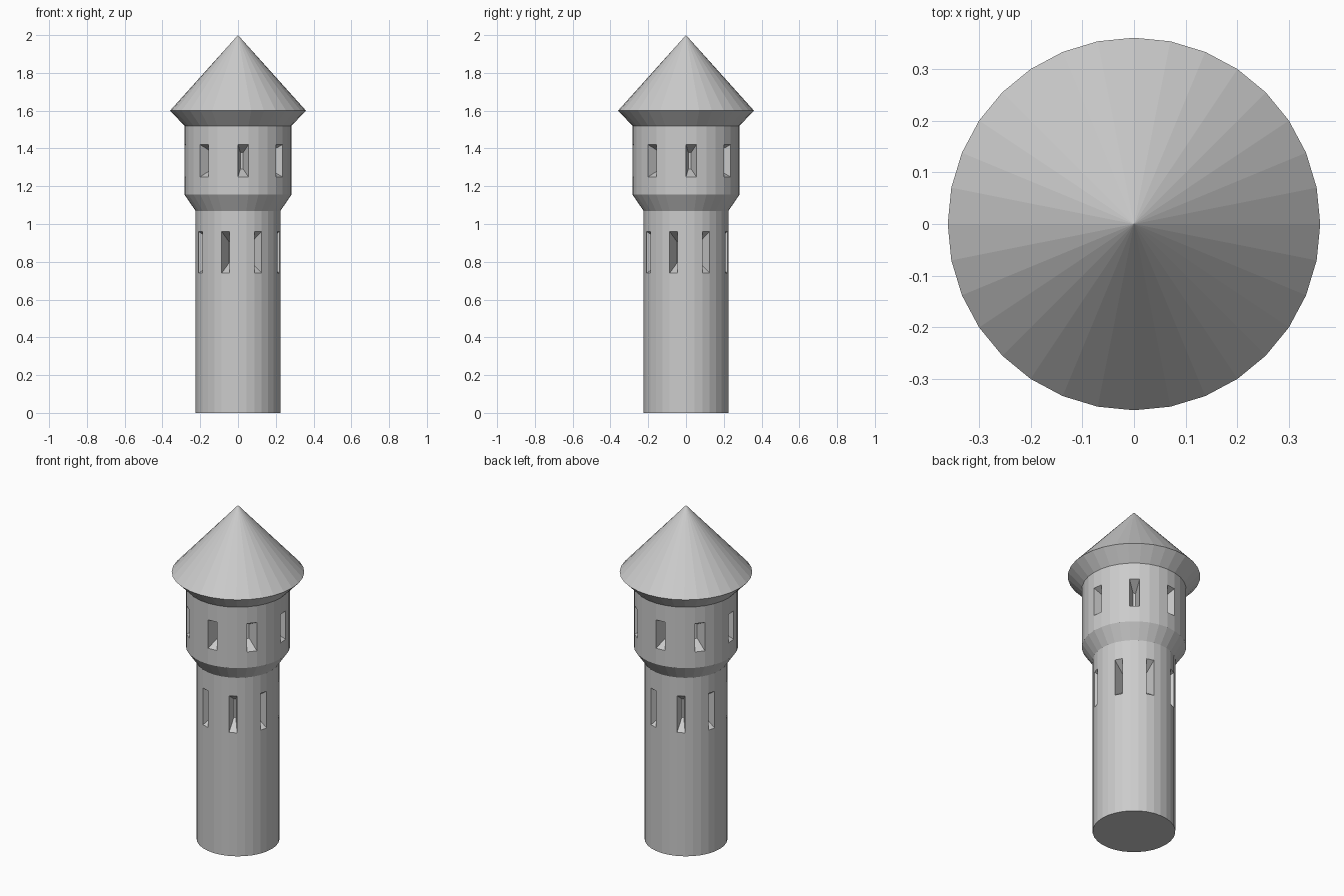
import bpy, bmesh, math
from mathutils import Vector

cube = bpy.data.objects.get("Cube")
if cube:
    bpy.data.objects.remove(cube)

SIDES = 32
STEP = 2 * math.pi / SIDES

stone = bpy.data.materials.new("grey_stone")
stone.use_nodes = True
stone.diffuse_color = (0.6, 0.6, 0.6, 1)
stone.node_tree.nodes["Principled BSDF"].inputs["Base Color"].default_value = (0.6, 0.6, 0.6, 1)

# Outline as (radius, height); the extra heights bound the two window rows
PROFILE = [(0.225, 0), (0.225, 0.74), (0.225, 0.96), (0.225, 1.07),
           (0.283, 1.155), (0.283, 1.25), (0.283, 1.42), (0.283, 1.52), (0.36, 1.6)]
LOWER_ROW, UPPER_ROW = 1, 5


def cut_window(bm, face, depth=0.08, narrow=0.25, shorten=0.5):
    """Sink a wall face into a tapering arrow slit."""
    normal = face.normal.copy()
    centre = face.calc_center_median()
    slit = bmesh.ops.extrude_discrete_faces(bm, faces=[face])["faces"][0]
    for v in slit.verts:
        offset = v.co - centre
        flat = Vector((offset.x, offset.y, 0)) * narrow
        v.co = centre + flat + Vector((0, 0, offset.z * shorten)) - normal * depth


bm = bmesh.new()

# Walls and eaves
rings = [[bm.verts.new((r * math.cos(i * STEP), r * math.sin(i * STEP), z))
          for i in range(SIDES)] for r, z in PROFILE]
bands = []
for low, high in zip(rings, rings[1:]):
    bands.append([bm.faces.new((low[i], low[(i + 1) % SIDES], high[(i + 1) % SIDES], high[i]))
                  for i in range(SIDES)])

# Floor and pointed roof
bm.faces.new(reversed(rings[0]))
apex = bm.verts.new((0, 0, 2))
for i in range(SIDES):
    bm.faces.new((rings[-1][i], rings[-1][(i + 1) % SIDES], apex))
bm.normal_update()

# Eight windows per row, the rows staggered
for row, start in ((LOWER_ROW, 2), (UPPER_ROW, 0)):
    for i in range(start, SIDES, 4):
        cut_window(bm, bands[row][i])

mesh = bpy.data.meshes.new("tower")
bm.to_mesh(mesh)
bm.free()
mesh.materials.append(stone)
tower = bpy.data.objects.new("tower", mesh)
bpy.context.collection.objects.link(tower)
